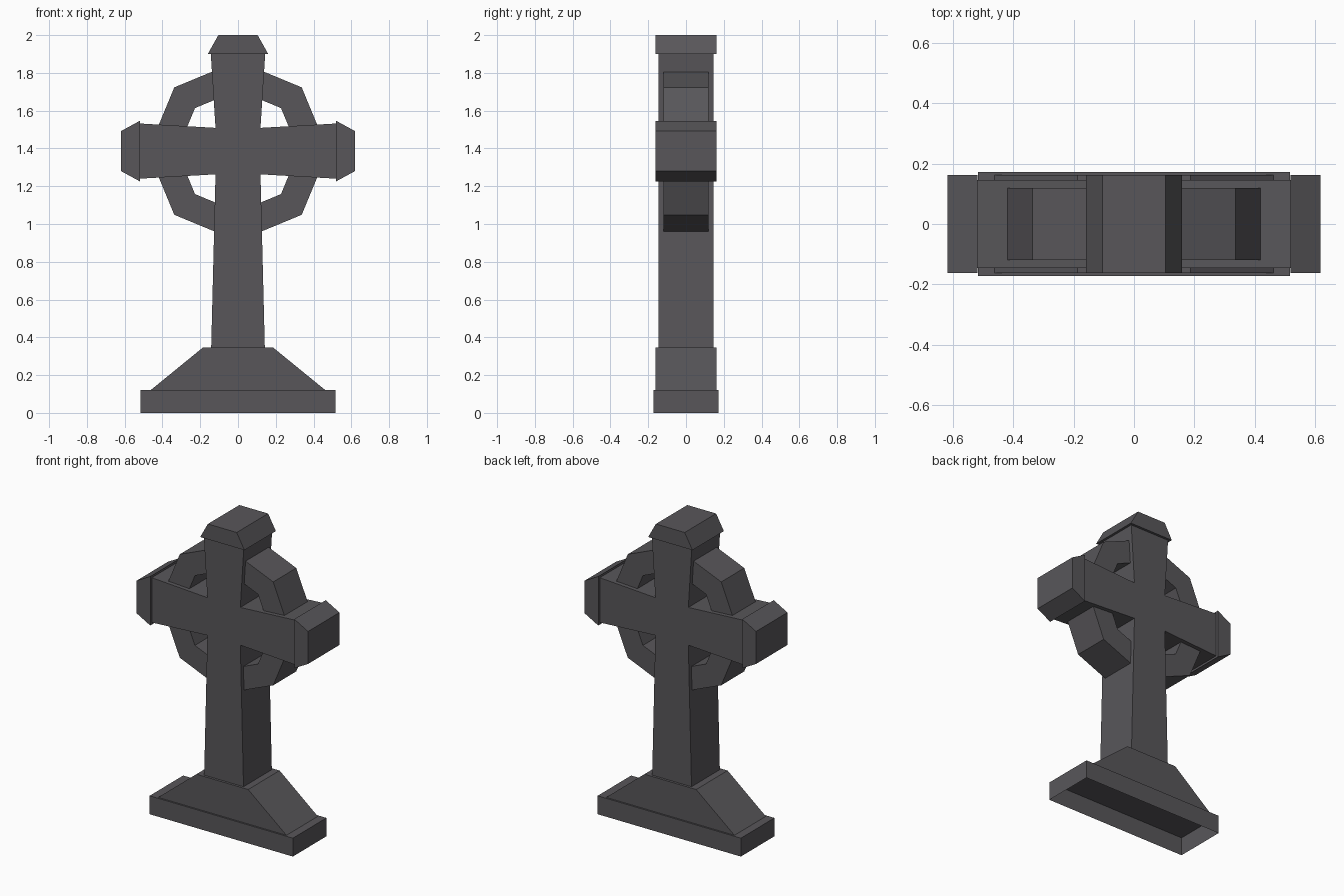
import bpy, bmesh, math

if "Cube" in bpy.data.objects:
    bpy.data.objects.remove(bpy.data.objects["Cube"])

stone = bpy.data.materials.new("dark_grey_stone")
stone.diffuse_color = (0.098, 0.094, 0.102, 1)
stone.use_nodes = True
stone.node_tree.nodes["Principled BSDF"].inputs["Base Color"].default_value = stone.diffuse_color
ZC = 1.386  # height of the crossing


def extrude_profile(name, outline, depth, skip=()):
    """Extrude an (x, z) outline from -depth to +depth along y; skip lists open sides."""
    bm = bmesh.new()
    f = [bm.verts.new((x, -depth, z)) for x, z in outline]
    b = [bm.verts.new((x, depth, z)) for x, z in outline]
    bm.faces.new(f)
    bm.faces.new(b[::-1])
    n = len(outline)
    for i in range(n):
        if i not in skip:
            j = (i + 1) % n
            bm.faces.new((f[i], b[i], b[j], f[j]))
    return finish(name, bm)


def finish(name, bm):
    bmesh.ops.recalc_face_normals(bm, faces=bm.faces)
    me = bpy.data.meshes.new(name)
    bm.to_mesh(me)
    bm.free()
    me.materials.append(stone)
    ob = bpy.data.objects.new(name, me)
    bpy.context.collection.objects.link(ob)
    return ob


# Plinth, open underneath (side 0 is the bottom)
extrude_profile("plinth", [(-0.517, 0), (0.517, 0), (0.517, 0.12), (-0.517, 0.12)], 0.173, skip=(0,))

# Sloped foot
extrude_profile("sloped_foot", [(-0.463, 0.12), (0.463, 0.12), (0.187, 0.345), (-0.187, 0.345)], 0.162, skip=(0,))

# Flared cross: right half of the outline, mirrored
half = [(0.142, 0.345), (0.119, ZC - 0.123), (0.52, ZC - 0.146),
        (0.52, ZC + 0.146), (0.119, ZC + 0.123), (0.144, 1.9)]
extrude_profile("cross", half + [(-x, z) for x, z in reversed(half)], 0.146)

# Tapered caps on the top and on both arms
extrude_profile("top_cap", [(-0.16, 1.9), (0.16, 1.9), (0.104, 2.0), (-0.104, 2.0)], 0.162)
for side, s in (("left", -1), ("right", 1)):
    extrude_profile(side + "_arm_cap", [(s * 0.52, ZC - 0.16), (s * 0.619, ZC - 0.106),
                                        (s * 0.619, ZC + 0.106), (s * 0.52, ZC + 0.16)], 0.162)

# Eight-sided ring behind the crossing
bm = bmesh.new()
loops = []
for i in range(8):
    a = math.radians(45 * i)
    loops.append([bm.verts.new((r * math.cos(a), y, ZC + r * math.sin(a)))
                  for r, y in ((0.477, -0.119), (0.477, 0.119), (0.322, 0.119), (0.322, -0.119))])
for i in range(8):
    p, q = loops[i], loops[(i + 1) % 8]
    for k in range(4):
        m = (k + 1) % 4
        bm.faces.new((p[k], p[m], q[m], q[k]))
finish("ring", bm)
